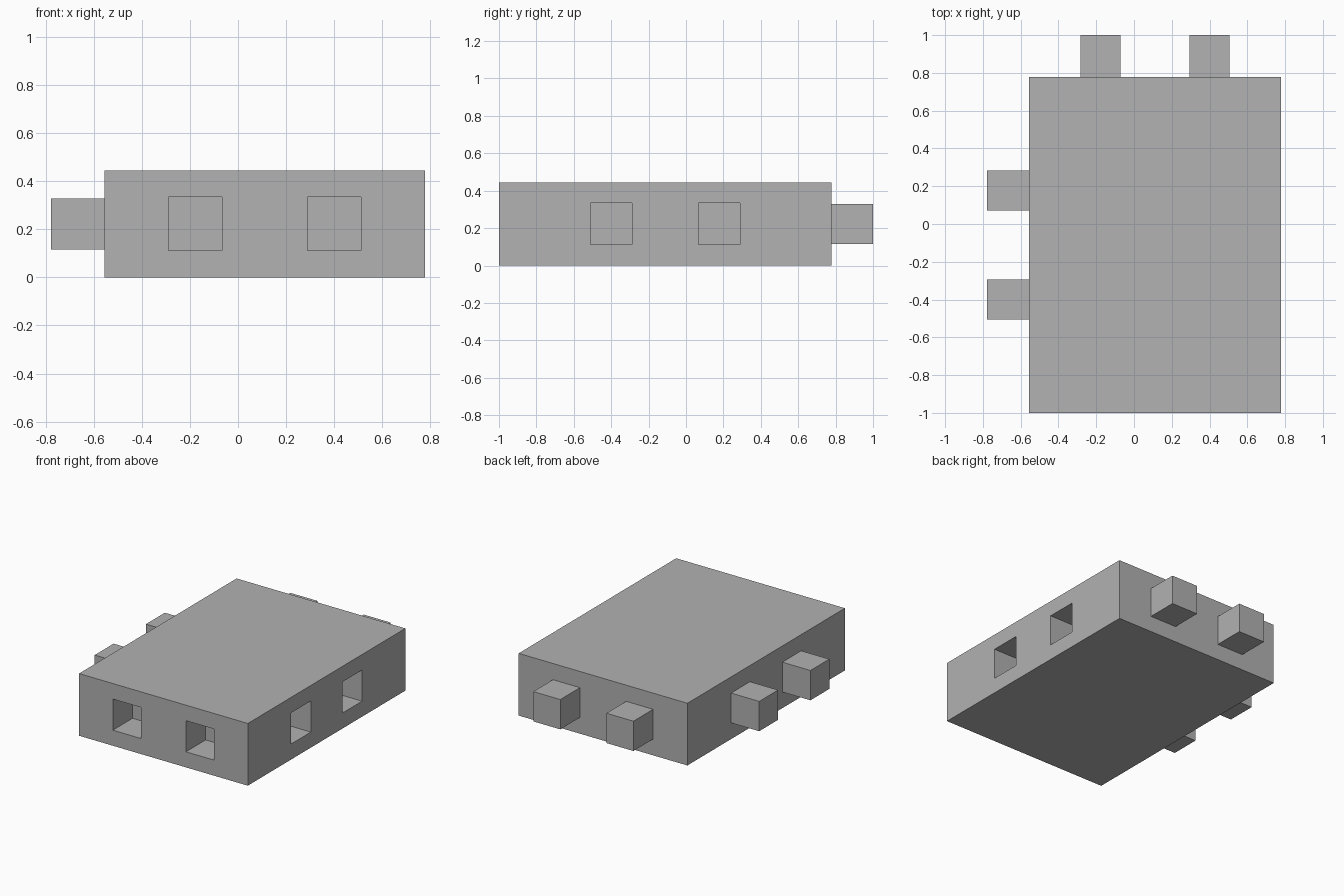
import bpy
import bmesh
from mathutils import Matrix, Vector

if "Cube" in bpy.data.objects:
    bpy.data.objects.remove(bpy.data.objects["Cube"], do_unlink=True)

U = 2 / 9                      # module: socket size, socket depth, peg length
PEG = 0.213                    # peg thickness, a little under the socket
LEFT, RIGHT = -2.5 * U, 3.5 * U
FRONT, BACK = -4.5 * U, 3.5 * U
HEIGHT = 2 * U
MID = HEIGHT / 2
X_SPOTS = (-0.178, 0.4)        # connector centres along the front and back
Y_SPOTS = (0.178, -0.4)        # connector centres along the two sides

grey = bpy.data.materials.new("plain grey")
grey.use_nodes = True
colour = (0.445, 0.445, 0.445, 1)
grey.diffuse_color = colour
grey.node_tree.nodes["Principled BSDF"].inputs["Base Color"].default_value = colour


def boxes(name, spans):
    """One object made of boxes, each given by its low and high corner."""
    bm = bmesh.new()
    for low, high in spans:
        low, high = Vector(low), Vector(high)
        place = Matrix.Translation((low + high) / 2) @ Matrix.Diagonal((*(high - low), 1))
        bmesh.ops.create_cube(bm, size=1, matrix=place)
    mesh = bpy.data.meshes.new(name)
    bm.to_mesh(mesh)
    bm.free()
    mesh.materials.append(grey)
    obj = bpy.data.objects.new(name, mesh)
    bpy.context.collection.objects.link(obj)
    return obj


def along_y(x, y0, y1, size):
    h = size / 2
    return (x - h, y0, MID - h), (x + h, y1, MID + h)


def along_x(y, x0, x1, size):
    h = size / 2
    return (x0, y - h, MID - h), (x1, y + h, MID + h)


# Main block
block = boxes("block", [((LEFT, FRONT, 0), (RIGHT, BACK, HEIGHT))])

# Square sockets in the front and the left side
sockets = [along_y(x, FRONT - 0.1, FRONT + U, U) for x in X_SPOTS]
sockets += [along_x(y, RIGHT - U, RIGHT + 0.1, U) for y in Y_SPOTS]
cutter = boxes("socket_cutter", sockets)
cutter.hide_render = True
cutter.hide_viewport = True
cutter.display_type = 'WIRE'
cut = block.modifiers.new("sockets", 'BOOLEAN')
cut.operation = 'DIFFERENCE'
cut.solver = 'EXACT'
cut.object = cutter

# Bake the sockets into the block and drop the cutter
graph = bpy.context.evaluated_depsgraph_get()
carved = bpy.data.meshes.new_from_object(block.evaluated_get(graph))
block.modifiers.clear()
block.data = carved
bpy.data.objects.remove(cutter, do_unlink=True)

# Pegs on the back and the right side, rooted slightly inside the block
for i, x in enumerate(X_SPOTS, 1):
    boxes(f"back_peg_{i}", [along_y(x, BACK - 0.02, BACK + U, PEG)])
for i, y in enumerate(Y_SPOTS, 1):
    boxes(f"side_peg_{i}", [along_x(y, LEFT - U, LEFT + 0.02, PEG)])
